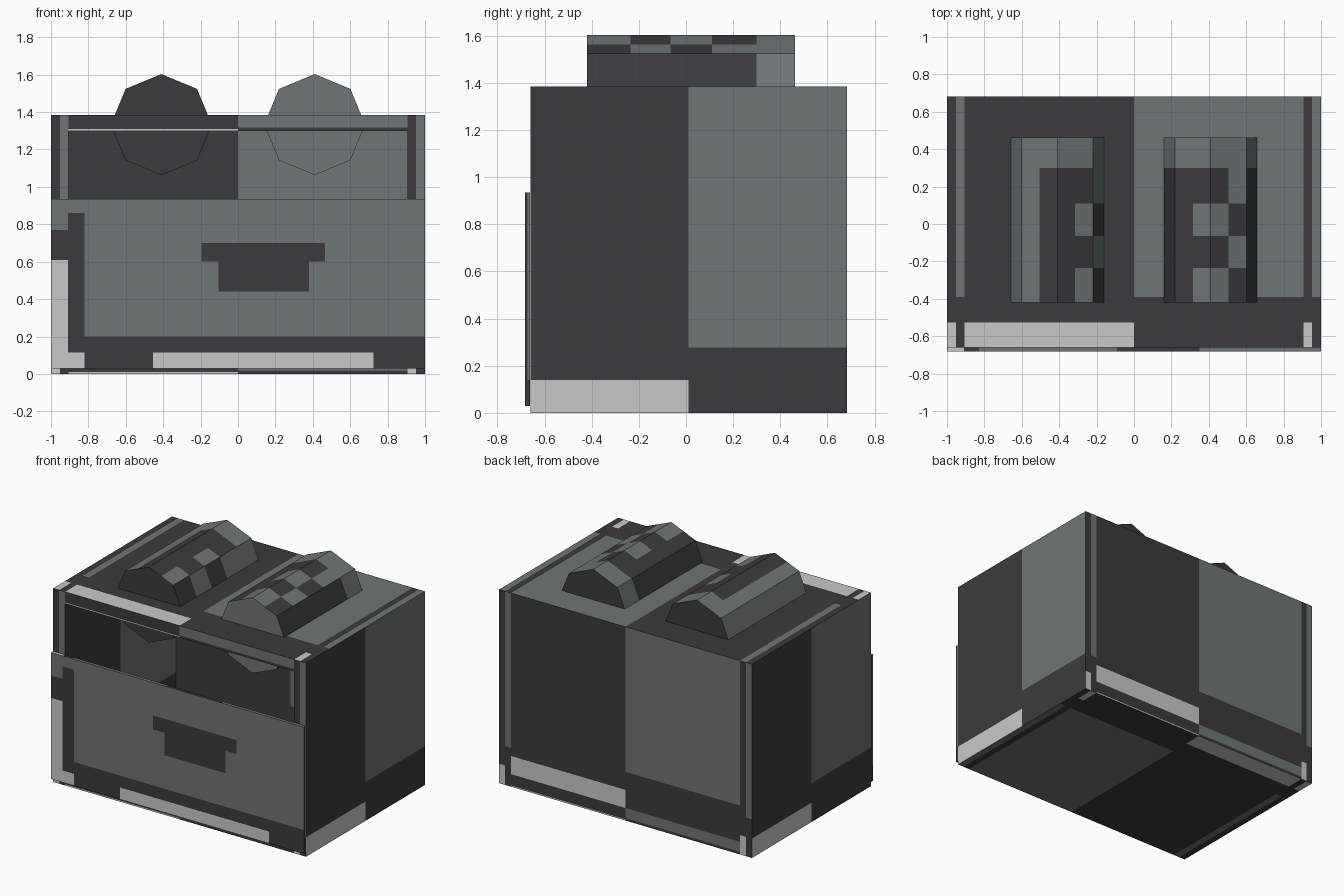
import bpy, bmesh, math
from mathutils import Vector

old = bpy.data.objects.get("Cube")
if old:
    bpy.data.objects.remove(old, do_unlink=True)


def material(name, rgb):
    m = bpy.data.materials.new(name)
    m.use_nodes = True
    m.diffuse_color = (*rgb, 1)
    m.node_tree.nodes["Principled BSDF"].inputs["Base Color"].default_value = (*rgb, 1)
    return m


MATS = [material("dark charcoal", (0.045, 0.042, 0.051)),
        material("steel grey", (0.157, 0.178, 0.188)),
        material("pale grey", (0.584, 0.584, 0.584))]
DARK, GREY, PALE = range(3)
X, Y, Z = Vector((1, 0, 0)), Vector((0, 1, 0)), Vector((0, 0, 1))


def face(bm, pts, mat):
    bm.faces.new([bm.verts.new(p) for p in pts]).material_index = mat


def finish(bm, name):
    bmesh.ops.remove_doubles(bm, verts=bm.verts, dist=0.0001)
    mesh = bpy.data.meshes.new(name)
    bm.to_mesh(mesh)
    bm.free()
    for m in MATS:
        mesh.materials.append(m)
    obj = bpy.data.objects.new(name, mesh)
    bpy.context.collection.objects.link(obj)
    return obj


def grid(bm, origin, u, v, us, vs, rule):
    """Flat sheet cut at us and vs, coloured by rule(u, v) at cell centres."""
    o = Vector(origin)
    for a, b in zip(us, us[1:]):
        for c, d in zip(vs, vs[1:]):
            corners = [o + u * s + v * t for s, t in ((a, c), (b, c), (b, d), (a, d))]
            face(bm, corners, rule((a + b) / 2, (c + d) / 2))


def patch(bm, origin, u, v):
    """Armour patch: dark left half with pale foot, grey right half."""
    def rule(s, t):
        if s < 0.5:
            return PALE if t < 0.1 else DARK
        return DARK if t < 0.2 else GREY
    grid(bm, origin, u, v, (0, 0.5, 1), (0, 0.1, 0.2, 1), rule)


# Outer size and inner cavity
F, B, H = -0.66, 0.683, 1.385
W, LO, HI, BACK = 0.905, 0.09, 1.3, 0.593
D = B - F

# Hollow box body
bm = bmesh.new()
patch(bm, (1, F, 0), Y * D, Z * H)
patch(bm, (-1, B, 0), -Y * D, Z * H)
for x, w in ((-1, 1 - W), (-W, 2 * W), (W, 1 - W)):
    patch(bm, (x, F, H), X * w, Y * D)
    patch(bm, (x, B, 0), X * w, -Y * D)
# rear wall with corner posts and sill
for x in (1, -W):
    patch(bm, (x, B, 0), -X * (1 - W), Z * H)
patch(bm, (W, B, 0), -X * 2 * W, Z * LO)
patch(bm, (W, B, LO), -X * 2 * W, Z * (H - LO))
# front rim
for x in (-1, W):
    patch(bm, (x, F, 0), X * (1 - W), Z * H)
patch(bm, (-W, F, 0), X * 2 * W, Z * LO)
patch(bm, (-W, F, HI), X * 2 * W, Z * (H - HI))
# cavity walls
patch(bm, (-W, F, LO), Y * (BACK - F), Z * (HI - LO))
patch(bm, (W, BACK, LO), -Y * (BACK - F), Z * (HI - LO))
patch(bm, (-W, BACK, LO), X * 2 * W, Z * (HI - LO))
patch(bm, (-W, F, LO), X * 2 * W, Y * (BACK - F))
patch(bm, (-W, BACK, HI), X * 2 * W, -Y * (BACK - F))
finish(bm, "box_body")


# Front panel with a painted handle
def panel_rule(x, z):
    if -0.195 < x < 0.465 and 0.6 < z < 0.7 or -0.105 < x < 0.38 and 0.44 < z < 0.7:
        return DARK
    if x < -0.91 and z < 0.61 or x < -0.82 and z < 0.115:
        return PALE
    if -0.455 < x < 0.725 and z < 0.115:
        return PALE
    if z < 0.2 or x < -0.91 and z < 0.77 or -0.91 < x < -0.82 and z < 0.86:
        return DARK
    return GREY


PF, PB, P0, P1 = -0.683, -0.661, 0.03, 0.935
T = PB - PF
bm = bmesh.new()
grid(bm, (0, PF, 0), X, Z,
     (-1, -0.91, -0.82, -0.455, -0.195, -0.105, 0.38, 0.465, 0.725, 1),
     (P0, 0.115, 0.2, 0.44, 0.6, 0.61, 0.7, 0.77, 0.86, P1), panel_rule)
side = lambda s, t: GREY if s > 0.5 and t > 0.14 else DARK
grid(bm, (1, PF, 0), Y * T, Z, (0, 0.5, 1), (P0, 0.14, P1), side)
grid(bm, (-1, PB, 0), -Y * T, Z, (0, 0.5, 1), (P0, 0.14, P1), side)
grid(bm, (0, PF, P1), X, Y * T, (-1, -0.91, -0.83, -0.09, 0.35, 1), (0, 1),
     lambda s, t: PALE if s < -0.91 else DARK if s < -0.83 or -0.09 < s < 0.35 else GREY)
grid(bm, (0, PB, P0), X, -Y * T, (-1, 1), (0, 1), lambda s, t: DARK)
grid(bm, (0, PB, 0), -X, Z, (-1, 1), (P0, P1), lambda s, t: GREY)
finish(bm, "front_panel")

# Octagonal rollers set into the lid: one colour string per half facet,
# read from front to rear, G = grey, D = dark
YS = (-0.42, -0.235, -0.065, 0.11, 0.3, 0.463)


def roller(name, cx, front_mat, columns):
    bm = bmesh.new()
    ring = [Vector((cx - 0.27 * math.cos(math.pi * i / 4), 0,
                    1.333 + 0.27 * math.sin(math.pi * i / 4))) for i in range(8)]
    for i in range(8):
        p, q = ring[i], ring[(i + 1) % 8]
        for half in range(2):
            col = columns[2 * i + half] if i < 4 else "DDDDD"
            grid(bm, p, (q - p) / 2, Y, (half, half + 1), YS,
                 lambda s, t: GREY if col[sum(t > y for y in YS) - 1] == "G" else DARK)
    face(bm, [p + Y * YS[0] for p in reversed(ring)], front_mat)
    face(bm, [p + Y * YS[-1] for p in ring], DARK)
    bmesh.ops.remove_doubles(bm, verts=bm.verts, dist=0.0001)
    bmesh.ops.recalc_face_normals(bm, faces=bm.faces)
    finish(bm, name)


ALL, END, EVEN, ODD = "GGGGG", "DDDDG", "GDGDG", "DGDGG"
roller("right_roller", -0.41, DARK, (ALL, ALL, ALL, END, END, EVEN, ODD, ODD))
roller("left_roller", 0.41, GREY, (END, END, END, EVEN, EVEN, ODD, END, END))
